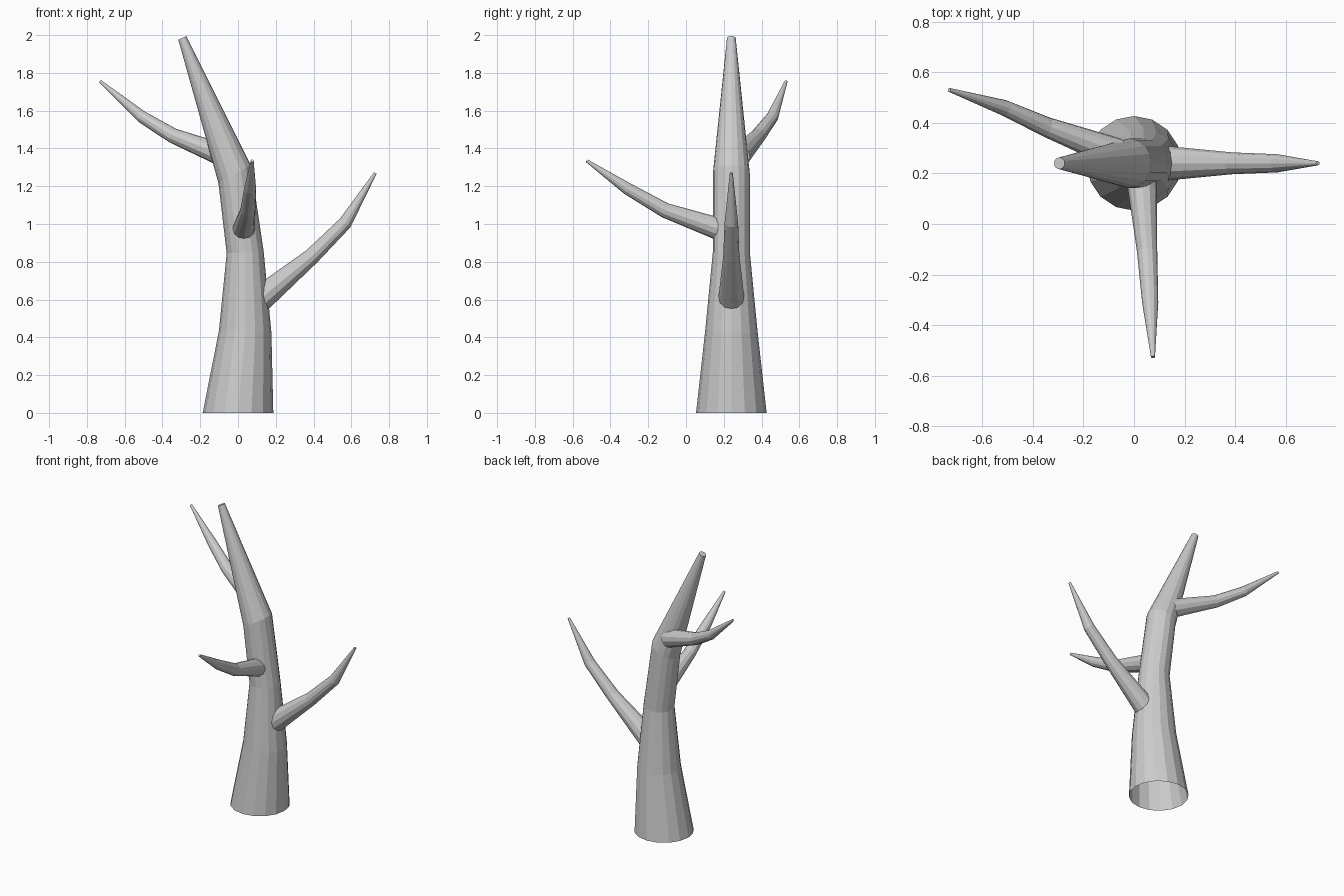
import bpy, bmesh
from math import cos, sin, pi
from mathutils import Vector

if "Cube" in bpy.data.objects:
    bpy.data.objects.remove(bpy.data.objects["Cube"])


def tube(name, rings, sides):
    """Tapered tube: rings are (centre, radius, axis), open base and capped tip."""
    bm = bmesh.new()
    loops = []
    for centre, radius, axis in rings:
        axis = Vector(axis).normalized()
        # Steady reference direction keeps the rings from twisting
        ref = Vector((0, 1, 0)) if abs(axis.y) < 0.7 else Vector((1, 0, 0))
        u = (ref - axis * ref.dot(axis)).normalized()
        v = axis.cross(u)
        loops.append([bm.verts.new(Vector(centre) + radius * (cos(a) * u + sin(a) * v))
                      for a in (2 * pi * i / sides for i in range(sides))])
    for low, high in zip(loops, loops[1:]):
        for i in range(sides):
            j = (i + 1) % sides
            bm.faces.new((low[i], low[j], high[j], high[i]))
    bm.faces.new(loops[-1])
    bmesh.ops.recalc_face_normals(bm, faces=bm.faces)
    mesh = bpy.data.meshes.new(name)
    bm.to_mesh(mesh)
    bm.free()
    obj = bpy.data.objects.new(name, mesh)
    bpy.context.collection.objects.link(obj)
    return obj


def branch(name, points, radii):
    """Branch along a path, each ring square to the path."""
    pts = [Vector(p) for p in points]
    first = (pts[1] - pts[0]).normalized()
    rings = []
    for i, p in enumerate(pts):
        before = (p - pts[i - 1]).normalized() if i else first
        after = (pts[i + 1] - p).normalized() if i < len(pts) - 1 else before
        rings.append((p, radii[i], before + after))
    # The tip and base share one reference so use the same axis family
    return tube(name, rings, 12)


# Trunk: leaning, with a kink near the top
Y = 0.24
tube("trunk", [
    ((0.0, Y, 0.0), 0.187, (0, 0, 1)),
    ((0.038, Y, 0.43), 0.139, (0.04, 0, 1)),
    ((0.038, Y, 0.85), 0.098, (-0.05, 0, 1)),
    ((-0.018, Y, 1.265), 0.098, (-0.55, 0, 1)),
    ((-0.295, Y, 1.985), 0.023, (-0.45, 0, 1)),
], 16)

# Three side branches, rooted inside the trunk
branch("right_branch",
       [(0.09, Y, 0.58), (0.39, Y, 0.828), (0.567, Y, 1.005), (0.727, Y, 1.27)],
       [0.072, 0.043, 0.036, 0.008])
branch("front_branch",
       [(0.028, 0.20, 0.965), (0.052, -0.11, 1.072), (0.064, -0.31, 1.187), (0.075, -0.526, 1.335)],
       [0.061, 0.040, 0.032, 0.008])
branch("left_branch",
       [(-0.07, 0.28, 1.36), (-0.345, 0.383, 1.468), (-0.51, 0.458, 1.568), (-0.73, 0.53, 1.755)],
       [0.061, 0.040, 0.032, 0.008])
